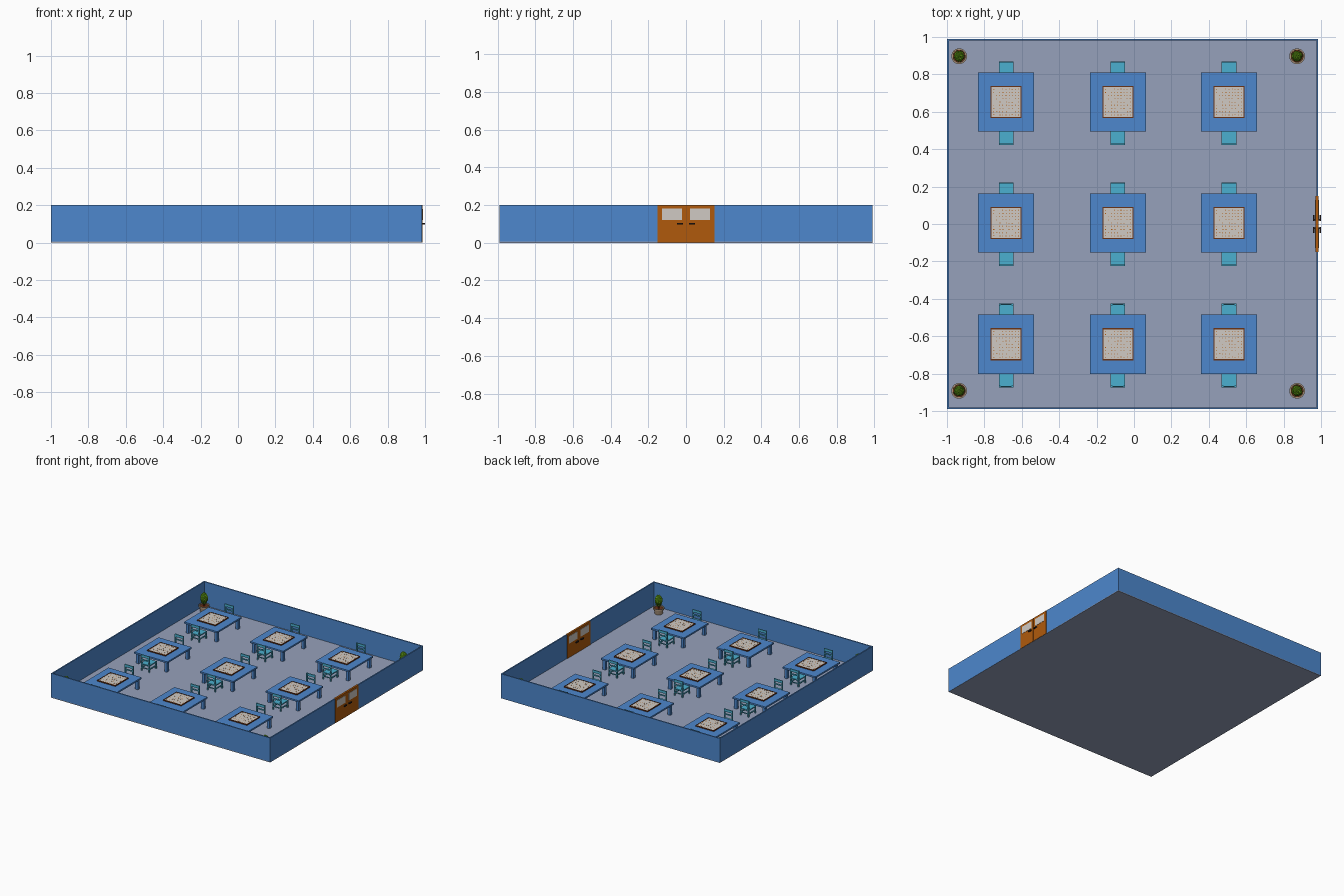
import bpy, bmesh, math, random
from mathutils import Matrix, Vector

if "Cube" in bpy.data.objects:
    bpy.data.objects.remove(bpy.data.objects["Cube"])

random.seed(4)


def material(name, r, g, b):
    lin = [((c / 255 + 0.055) / 1.055) ** 2.4 if c > 10 else c / 255 / 12.92 for c in (r, g, b)]
    m = bpy.data.materials.new(name)
    m.diffuse_color = (*lin, 1)
    m.use_nodes = True
    m.node_tree.nodes["Principled BSDF"].inputs["Base Color"].default_value = m.diffuse_color
    return m


BLUE = material("blue", 77, 135, 205)
FLOOR = material("grey blue", 150, 161, 187)
TEAL = material("teal", 75, 176, 208)
ORANGE = material("orange wood", 176, 90, 12)
PALE = material("pale grey", 208, 202, 196)
BROWN = material("dark brown", 105, 50, 22)
BLACK = material("black metal", 38, 30, 30)
GREEN = material("leaf green", 112, 180, 25)
DARK_GREEN = material("dark leaf green", 62, 115, 20)
CLAY = material("clay", 172, 150, 126)


def make(name, bm, *mats):
    me = bpy.data.meshes.new(name)
    bm.to_mesh(me)
    bm.free()
    for m in mats:
        me.materials.append(m)
    ob = bpy.data.objects.new(name, me)
    bpy.context.collection.objects.link(ob)
    return ob


def boxes(name, mat, items):
    """One object from boxes given as (x0, x1, y0, y1, z0, z1)."""
    bm = bmesh.new()
    for x0, x1, y0, y1, z0, z1 in items:
        mx = Matrix.Translation(((x0 + x1) / 2, (y0 + y1) / 2, (z0 + z1) / 2))
        bmesh.ops.create_cube(bm, size=1, matrix=mx @ Matrix.Diagonal((x1 - x0, y1 - y0, z1 - z0, 1)))
    return make(name, bm, mat)


def copy(ob, name, loc, turn=0):
    c = bpy.data.objects.new(name, ob.data)
    c.location = loc
    c.rotation_euler.z = turn
    bpy.context.collection.objects.link(c)


def lathe(name, mat, profile, n=20):
    bm = bmesh.new()
    vs = [bm.verts.new((r, 0, z)) for r, z in profile]
    es = [bm.edges.new(p) for p in zip(vs, vs[1:])]
    bmesh.ops.spin(bm, geom=vs + es, axis=(0, 0, 1), cent=(0, 0, 0), angle=math.tau, steps=n)
    bmesh.ops.remove_doubles(bm, verts=bm.verts, dist=1e-5)
    bmesh.ops.recalc_face_normals(bm, faces=bm.faces)
    return make(name, bm, mat)


# Room: floor and four thin walls, with the doorway left open
X0, X1, Y, H, T, D = -1.0, 0.985, 0.99, 0.2, 0.01, 0.15
boxes("floor", FLOOR, [(X0, X1, -Y, Y, 0, 0.006)])
boxes("walls", BLUE, [
    (X0, X1, -Y, -Y + T, 0.001, H), (X0, X1, Y - T, Y, 0.001, H),
    (X0, X0 + T, -Y + T, Y - T, 0.001, H),
    (X1 - T, X1, -Y + T, -D, 0.001, H), (X1 - T, X1, D, Y - T, 0.001, H)])

# Double door with panes and lever handles on both faces
for s, side in ((-1, "left"), (1, "right")):
    def span(a, b):
        return tuple(sorted((s * a, s * b)))
    boxes(side + "_door", ORANGE, [(0.971, 0.987, *span(0.0005, D), 0.001, H)])
    boxes(side + "_door_pane", PALE, [(0.969, 0.989, *span(0.021, 0.128), 0.121, 0.181)])
    boxes(side + "_door_handle", BLACK, [
        (0.992, 1.0, *span(0.016, 0.048), 0.097, 0.106),
        (0.957, 0.966, *span(0.016, 0.048), 0.097, 0.106),
        (0.96, 0.997, *span(0.018, 0.028), 0.098, 0.105)])

# Master table: top and four corner legs
W, L, LEG = 0.15, 0.158, 0.024
parts = [(-W, W, -L, L, 0.085, 0.098)]
for sx in (-1, 1):
    for sy in (-1, 1):
        cx, cy = sx * (W - 0.022), sy * (L - 0.022)
        parts.append((cx - LEG / 2, cx + LEG / 2, cy - LEG / 2, cy + LEG / 2, 0.006, 0.086))
table = boxes("table", BLUE, parts)

# Master puzzle tray: frame, pale sheet, and small joint marks
BX, BY, F = 0.083, 0.086, 0.006
tray = boxes("puzzle_tray", BROWN, [
    (-BX, BX, -BY, BY, 0.097, 0.101),
    (-BX, -BX + F, -BY, BY, 0.1, 0.106), (BX - F, BX, -BY, BY, 0.1, 0.106),
    (-BX, BX, -BY, -BY + F, 0.1, 0.106), (-BX, BX, BY - F, BY, 0.1, 0.106)])
sheet = boxes("puzzle_sheet", PALE, [(-BX + F, BX - F, -BY + F, BY - F, 0.1, 0.104)])
marks = []
for i in range(9):
    for j in range(9):
        if random.random() < 0.75:
            x, y = (i - 4) * 0.0165, (j - 4) * 0.0172
            a, b = random.choice(((0.003, 0.0014), (0.0014, 0.003), (0.002, 0.002)))
            marks.append((x - a, x + a, y - b, y + b, 0.1035, 0.1046))
joints = boxes("puzzle_joints", ORANGE, marks)

# Master chair: backrest on its +y side, outer face at y = 0
C, P, DEP = 0.039, 0.009, 0.095
parts = [(-C, C, -DEP, 0, 0.056, 0.065)]
for s in (-1, 1):
    x0, x1 = sorted((s * C, s * (C - P)))
    parts += [(x0, x1, -P, 0, 0.006, 0.137),               # back leg and post
              (x0, x1, -DEP, -DEP + P, 0.006, 0.057),      # front leg
              (x0, x1, -DEP + P, -P, 0.027, 0.034)]        # side stretcher
parts += [(-C, C, -0.008, -0.001, 0.115, 0.136), (-C, C, -0.007, -0.002, 0.09, 0.1),
          (-C + P, C - P, -0.007, -0.002, 0.027, 0.034)]
chair = boxes("chair", TEAL, parts)

# Nine place settings
k = 0
for x in (-0.684, -0.086, 0.508):
    for y in (0.652, 0.005, -0.643):
        k += 1
        for ob in (table, tray, sheet, joints):
            copy(ob, f"{ob.name}_{k}", (x, y, 0))
        copy(chair, f"back_chair_{k}", (x, y + 0.217, 0))
        copy(chair, f"front_chair_{k}", (x, y - 0.23, 0), math.pi)

# Master potted shrub: pot, soil, trunk, leafy crown
pot = lathe("pot", CLAY, [(0, 0.006), (0.03, 0.006), (0.036, 0.044), (0.042, 0.044),
                          (0.042, 0.055), (0.034, 0.055), (0.032, 0.046), (0, 0.046)])
soil = lathe("soil", BROWN, [(0, 0.044), (0.033, 0.044), (0.033, 0.049), (0, 0.049)])
trunk = lathe("trunk", BROWN, [(0, 0.045), (0.007, 0.045), (0.006, 0.08), (0, 0.08)], 8)
bm = bmesh.new()
bmesh.ops.create_icosphere(bm, subdivisions=2, radius=1)
for v in bm.verts:
    v.co *= random.uniform(0.9, 1.06)
for f in bm.faces:
    f.material_index = 1 if f.calc_center_median().z < -0.3 else 0
# poke every face outwards into a small leaf tip
res = bmesh.ops.poke(bm, faces=bm.faces[:])
for v in res["verts"]:
    v.co *= 1.16
for v in bm.verts:
    v.co = Vector((v.co.x * 0.028, v.co.y * 0.028, 0.111 + v.co.z * 0.045))
crown = make("shrub_crown", bm, GREEN, DARK_GREEN)

k = 0
for x in (-0.935, 0.872):
    for y in (-0.892, 0.897):
        k += 1
        for ob in (pot, soil, trunk, crown):
            copy(ob, f"{ob.name}_{k}", (x, y, 0), k)

# Remove the masters, whose meshes live on in the copies
for ob in (table, tray, sheet, joints, chair, pot, soil, trunk, crown):
    bpy.data.objects.remove(ob)
